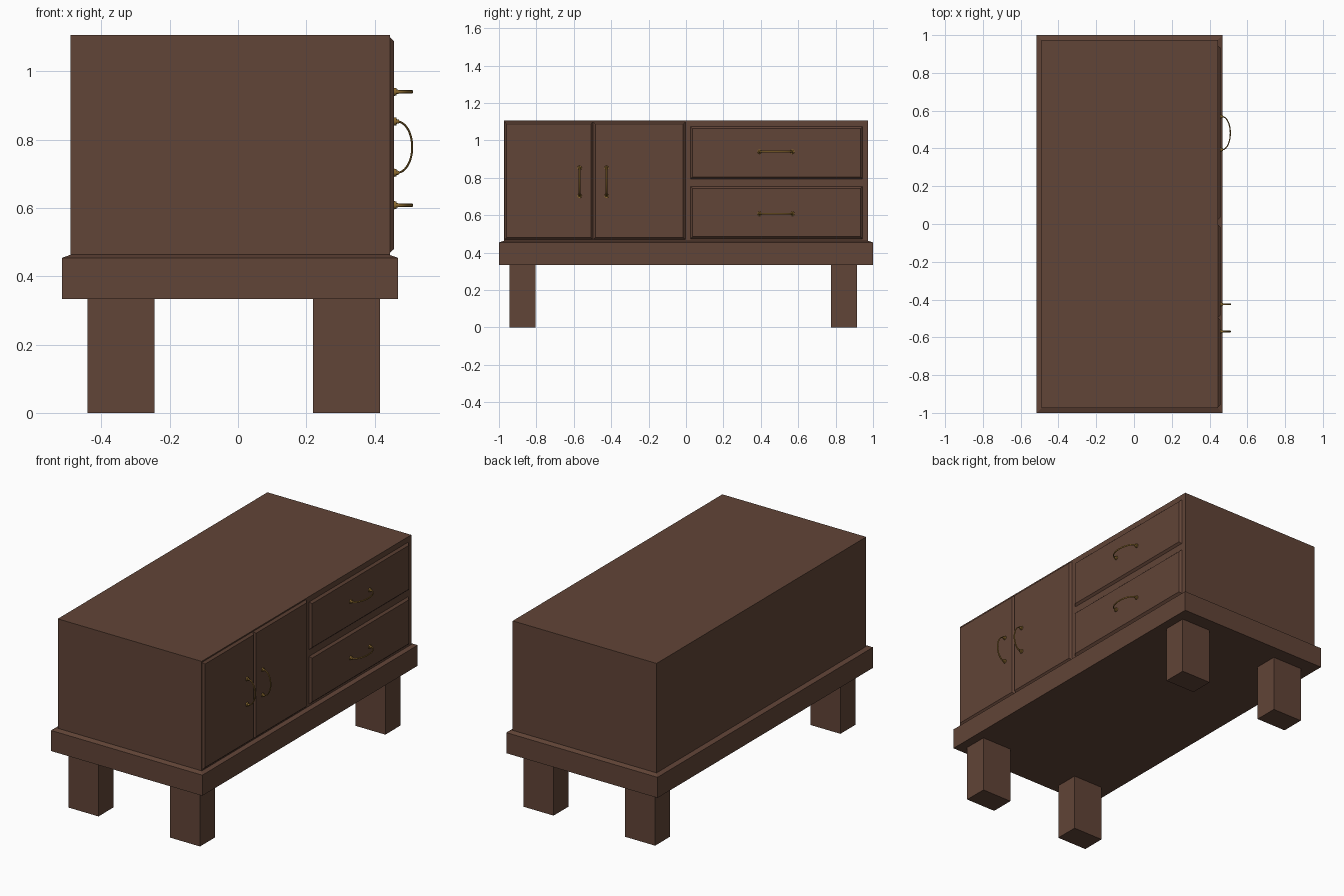
import bpy, bmesh, math
from mathutils import Vector, Matrix

if "Cube" in bpy.data.objects:
    bpy.data.objects.remove(bpy.data.objects["Cube"])


def material(name, rgb):
    m = bpy.data.materials.new(name)
    m.diffuse_color = (*rgb, 1)
    m.use_nodes = True
    m.node_tree.nodes["Principled BSDF"].inputs["Base Color"].default_value = m.diffuse_color
    return m


WOOD = material("dark_wood", (0.12, 0.058, 0.038))
BRASS = material("brass", (0.27, 0.15, 0.03))


def finish(name, bm, mat):
    bmesh.ops.recalc_face_normals(bm, faces=bm.faces)
    me = bpy.data.meshes.new(name)
    bm.to_mesh(me)
    bm.free()
    me.materials.append(mat)
    ob = bpy.data.objects.new(name, me)
    bpy.context.collection.objects.link(ob)
    return ob


def box(name, x, y, z, taper=None, inset=0.0):
    """Box from ranges; the face on the +taper axis is shrunk by inset."""
    bm = bmesh.new()
    bmesh.ops.create_cube(bm, size=1)
    rng = (x, y, z)
    for v in bm.verts:
        on_end = taper is not None and v.co[taper] > 0
        for i in range(3):
            s = 1 if v.co[i] > 0 else -1
            v.co[i] = rng[i][s > 0]
            if on_end and i != taper:
                v.co[i] -= s * inset
    return finish(name, bm, WOOD)


# Cabinet body and plinth with a bevelled top lip
box("cabinet_body", (-0.49, 0.445), (-0.973, 0.973), (0.45, 1.106))
box("plinth", (-0.515, 0.468), (-1, 1), (0.333, 0.454))
box("plinth_lip", (-0.515, 0.468), (-1, 1), (0.454, 0.463), taper=2, inset=0.025)

# Four square legs
for xn, x in (("back", (-0.44, -0.245)), ("front", (0.22, 0.415))):
    for yn, y in (("left", (-0.945, -0.805)), ("right", (0.775, 0.915))):
        box(f"leg_{xn}_{yn}", x, y, (0, 0.334))

# Raised door and drawer fronts with chamfered borders
for name, y, z in (
    ("door_left", (-0.971, -0.497), (0.468, 1.1)),
    ("door_right", (-0.497, -0.003), (0.468, 1.1)),
    ("drawer_upper", (0.023, 0.945), (0.793, 1.075)),
    ("drawer_lower", (0.023, 0.945), (0.473, 0.755)),
):
    box(name, (0.444, 0.457), y, z, taper=0, inset=0.012)


def handle(name, y, z, half, vertical):
    """Bowed pull with a round boss and stem at each end."""
    along = Vector((0, 0, 1)) if vertical else Vector((0, 1, 0))
    side = Vector((0, 1, 0)) if vertical else Vector((0, 0, 1))
    mid = Vector((0, y, z))
    bm = bmesh.new()
    for s in (-1, 1):
        for r1, r2, x0, x1 in ((0.012, 0.011, 0.456, 0.464), (0.007, 0.005, 0.464, 0.472)):
            mat = Matrix.Translation(mid + along * s * half + Vector(((x0 + x1) / 2, 0, 0)))
            bmesh.ops.create_cone(bm, cap_ends=True, segments=16, radius1=r1, radius2=r2,
                                  depth=x1 - x0, matrix=mat @ Matrix.Rotation(math.pi / 2, 4, 'Y'))
    # Sweep an oval section along the half-ellipse bow
    rings = []
    n, m = 24, 8
    for i in range(n + 1):
        t = math.pi * i / n
        out = Vector((math.sin(t), 0, 0)) * 0.044 + Vector((0.466, 0, 0))
        c = mid + out + along * (-math.cos(t) * half)
        nrm = (Vector((math.sin(t) * half, 0, 0)) - along * math.cos(t) * 0.044).normalized()
        rings.append([bm.verts.new(c + nrm * 0.003 * math.cos(a) + side * 0.005 * math.sin(a))
                      for a in (math.tau * k / m for k in range(m))])
    for a, b in zip(rings, rings[1:]):
        for k in range(m):
            j = (k + 1) % m
            bm.faces.new((a[k], a[j], b[j], b[k]))
    bm.faces.new(rings[0])
    bm.faces.new(rings[-1])
    ob = finish(name, bm, BRASS)
    bpy.ops.object.select_all(action='DESELECT')
    ob.select_set(True)
    bpy.context.view_layer.objects.active = ob
    bpy.ops.object.shade_smooth_by_angle(angle=math.radians(40))


# Door pulls stand upright, drawer pulls lie flat
handle("door_handle_left", -0.569, 0.778, 0.075, True)
handle("door_handle_right", -0.425, 0.778, 0.075, True)
handle("drawer_handle_upper", 0.481, 0.94, 0.088, False)
handle("drawer_handle_lower", 0.481, 0.608, 0.088, False)
